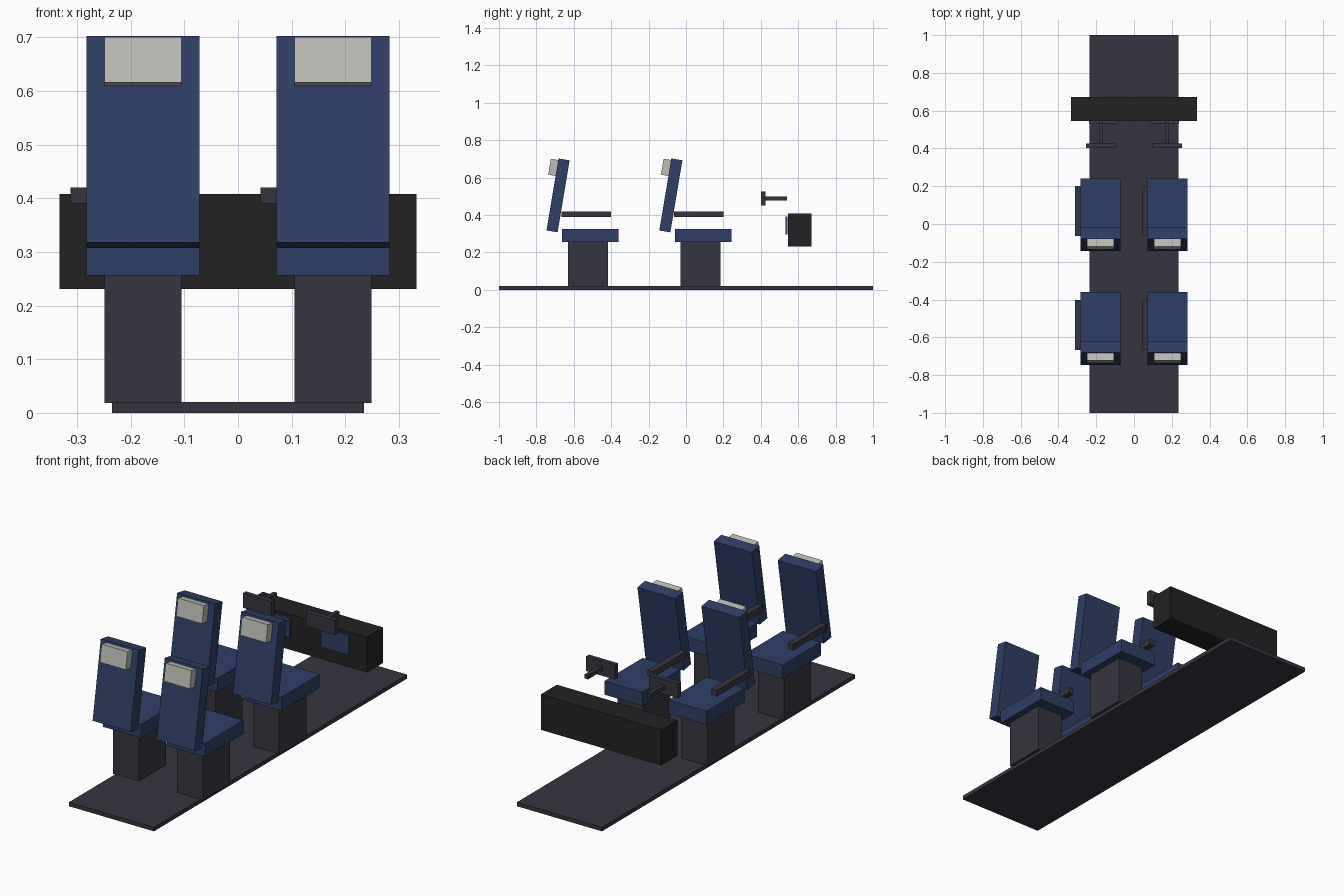
import bpy
import math

if "Cube" in bpy.data.objects:
    bpy.data.objects.remove(bpy.data.objects["Cube"], do_unlink=True)


def material(name, rgb):
    mat = bpy.data.materials.new(name)
    mat.use_nodes = True
    mat.diffuse_color = (*rgb, 1)
    mat.node_tree.nodes["Principled BSDF"].inputs["Base Color"].default_value = (*rgb, 1)
    return mat


BLUE = material("navy upholstery", (0.028, 0.049, 0.135))
GREY = material("dark grey metal", (0.037, 0.036, 0.052))
BLACK = material("black panel", (0.016, 0.016, 0.016))
CREAM = material("cream headrest", (0.51, 0.515, 0.475))


def box(name, center, size, mat, tilt=0.0):
    """Box of a given size, leaned about the x axis."""
    bpy.ops.mesh.primitive_cube_add(size=1, location=center, rotation=(tilt, 0, 0))
    obj = bpy.context.object
    obj.name = name
    obj.scale = size
    obj.data.materials.append(mat)
    return obj


LEAN = math.radians(-9.5)


def seat(name, x, y):
    """Seat with pedestal, cushion, leaning back, headrest and one armrest."""
    box(name + "_pedestal", (x, y - 0.013, 0.137), (0.143, 0.214, 0.238), GREY)
    box(name + "_cushion", (x, y, 0.29), (0.21, 0.302, 0.068), BLUE)
    box(name + "_backrest", (x, y - 0.172, 0.505), (0.21, 0.06, 0.39), BLUE, LEAN)
    box(name + "_headrest", (x, y - 0.193, 0.654), (0.143, 0.05, 0.086), CREAM, LEAN)
    box(name + "_armrest", (x - 0.12, y - 0.022, 0.405), (0.03, 0.265, 0.03), GREY)


# Floor and instrument console
box("floor", (0, 0, 0.01), (0.47, 2, 0.02), GREY)
box("console", (0, 0.608, 0.319), (0.666, 0.127, 0.177), BLACK)

# Two seats in each row, with a screen and control yoke per front seat
for side, sign in (("right", -1), ("left", 1)):
    x = sign * 0.177
    seat("front_" + side + "_seat", x, 0.091)
    seat("rear_" + side + "_seat", x, -0.512)
    box(side + "_screen", (sign * 0.163, 0.538, 0.345), (0.15, 0.012, 0.096), BLUE)
    box(side + "_yoke_column", (sign * 0.173, 0.482, 0.488), (0.02, 0.118, 0.02), GREY)
    box(side + "_yoke_handle", (sign * 0.175, 0.414, 0.488), (0.16, 0.024, 0.073), GREY)
